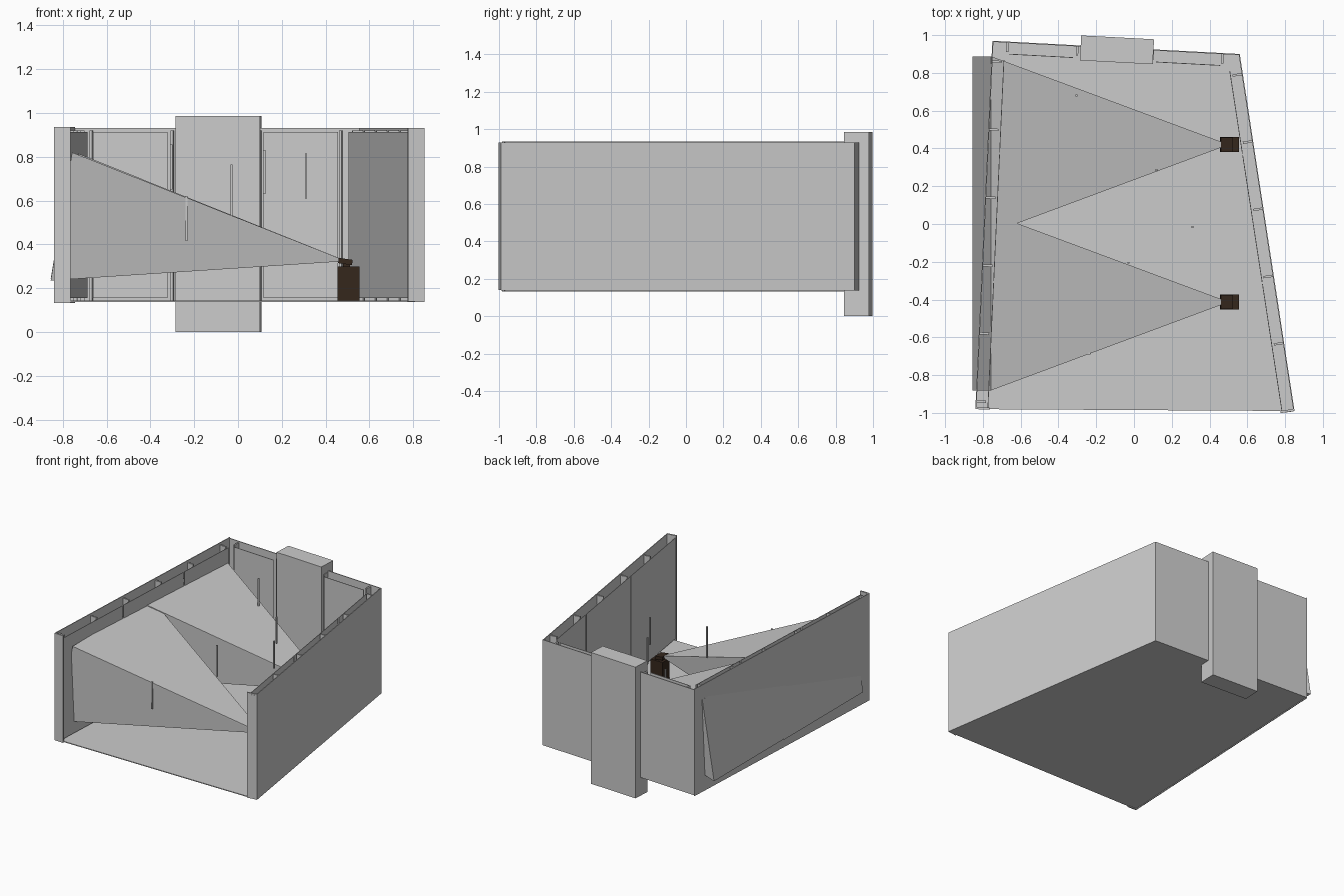
import bpy, bmesh
from mathutils import Vector, Matrix
from math import radians

if "Cube" in bpy.data.objects:
    bpy.data.objects.remove(bpy.data.objects["Cube"])


def hull(name, pts):
    """Closed convex solid through the given points."""
    bm = bmesh.new()
    for p in pts:
        bm.verts.new(p)
    bmesh.ops.convex_hull(bm, input=bm.verts)
    bmesh.ops.dissolve_limit(bm, angle_limit=0.002, verts=bm.verts, edges=bm.edges)
    bmesh.ops.recalc_face_normals(bm, faces=bm.faces)
    me = bpy.data.meshes.new(name)
    bm.to_mesh(me)
    bm.free()
    ob = bpy.data.objects.new(name, me)
    bpy.context.collection.objects.link(ob)
    return ob


def prism(name, outline, z0, z1):
    return hull(name, [(p[0], p[1], z) for p in outline for z in (z0, z1)])


def box(name, x0, x1, y0, y1, z0, z1):
    return prism(name, [(x0, y0), (x1, y0), (x1, y1), (x0, y1)], z0, z1)


def board(name, a, b, s0, s1, t0, t1, z0, z1):
    """Board along wall line a-b: s = distance along it, t = depth inward."""
    a, b = Vector(a), Vector(b)
    d = (b - a).normalized()
    n = Vector((-d.y, d.x))
    return prism(name, [a + d * s + n * t for s, t in
                        ((s0, t0), (s1, t0), (s1, t1), (s0, t1))], z0, z1)


# Floor, open at the front
FL, FR = (-0.84, -0.98), (0.85, -0.99)
BR, BL = (0.56, 0.90), (-0.75, 0.97)
prism("floor", [FL, FR, BR, BL], 0.138, 0.144)

# Walls: outer skin, studs and inner lining panels
walls = [
    ("right_wall", FR, BR, 0.14, 0.93,
     [0.005, 0.365, 0.725, 1.085, 1.445, 1.805],
     [(0.01, 0.69), (0.70, 1.38), (1.39, 1.83)]),
    ("back_wall", BR, BL, 0.14, 0.93,
     [0.09, 0.46, 0.86, 1.23],
     [(0.10, 0.44), (0.88, 1.22)]),
    ("left_wall", BL, FL, 0.132, 0.935,
     [0.11, 0.47, 0.83, 1.19, 1.55, 1.91],
     [(0.10, 0.59), (0.60, 1.27), (1.28, 1.94)]),
]
for name, a, b, z0, z1, studs, panels in walls:
    length = (Vector(b) - Vector(a)).length
    board(name + "_skin", a, b, 0, length, 0, 0.006, z0, z1)
    for s in studs:
        board(name + "_stud", a, b, s - 0.006, s + 0.006, 0.006, 0.055, 0.144, 0.92)
    for s0, s1 in panels:
        board(name + "_panel", a, b, s0, s1, 0.064, 0.068, 0.155, 0.912)

# Front end posts of the side walls
board("right_end_post", FR, BR, 0, 0.012, 0, 0.075, 0.14, 0.93)
length = (Vector(FL) - Vector(BL)).length
board("left_end_post", BL, FL, length - 0.012, length, 0, 0.075, 0.132, 0.935)

# Chimney stack, slightly turned, running through the back wall
stack = box("chimney_stack", -0.193, 0.193, -0.066, 0.066, 0, 0.985)
stack.data.transform(Matrix.Translation((-0.09, 0.922, 0)) @ Matrix.Rotation(radians(-3), 4, 'Z'))

# Two beam volumes with their dark source units
brown = bpy.data.materials.new("dark_brown")
brown.diffuse_color = (0.035, 0.02, 0.012, 1)
brown.use_nodes = True
brown.node_tree.nodes["Principled BSDF"].inputs["Base Color"].default_value = brown.diffuse_color
for tag, yc, dz in (("rear", 0.42, 0.006), ("front", -0.413, 0)):
    h, e = 0.468, 0.012
    hull(tag + "_beam",
         [(-0.855, yc + s * h, 0.235 + dz) for s in (-1, 1)] +
         [(-0.757, yc + s * h, 0.82 + dz) for s in (-1, 1)] +
         [(0.47, yc + s * e, z) for s in (-1, 1) for z in (0.322, 0.334)])
    unit = box(tag + "_source_base", 0.455, 0.555, yc - 0.04, yc + 0.04, 0.144, 0.30)
    head = box(tag + "_source_head", -0.032, 0.032, -0.038, 0.038, -0.012, 0.012)
    head.data.transform(Matrix.Translation((0.49, yc, 0.322)) @ Matrix.Rotation(radians(8), 4, 'Y'))
    neck = box(tag + "_source_neck", 0.48, 0.51, yc - 0.015, yc + 0.015, 0.29, 0.32)
    for ob in (unit, head, neck):
        ob.data.materials.append(brown)

# Thin upright rods
for x, y, z0, z1 in ((-0.235, -0.685, 0.415, 0.62), (-0.03, -0.205, 0.53, 0.765),
                     (0.31, -0.015, 0.61, 0.815), (0.12, 0.285, 0.63, 0.83),
                     (-0.305, 0.68, 0.65, 0.855)):
    box("upright_rod", x - 0.005, x + 0.005, y - 0.005, y + 0.005, z0, z1)
